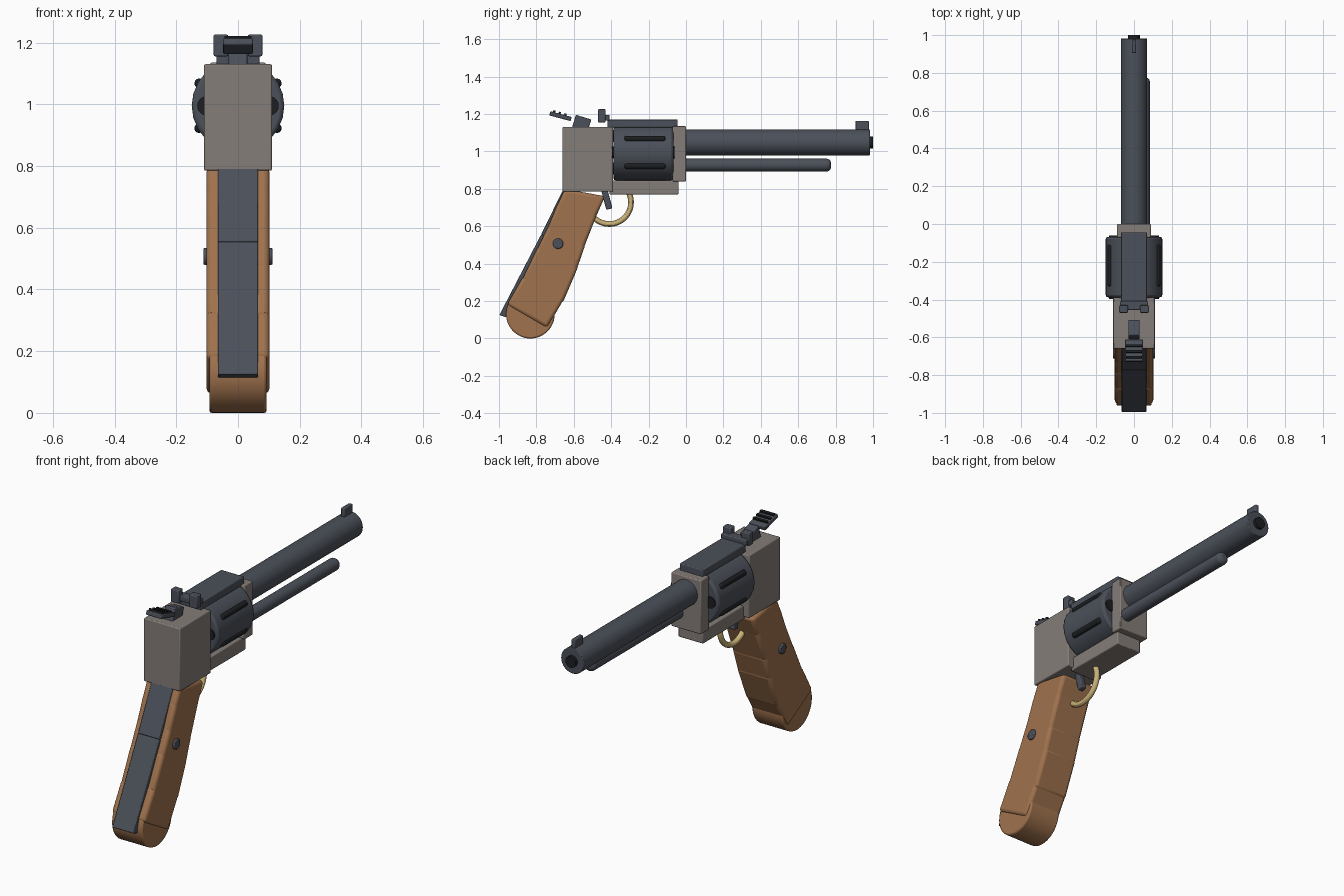
import bpy, bmesh
from math import sin, cos, pi, radians
from mathutils import Matrix, Vector

if "Cube" in bpy.data.objects:
    bpy.data.objects.remove(bpy.data.objects["Cube"])


def material(name, r, g, b):
    m = bpy.data.materials.new(name)
    m.diffuse_color = (r, g, b, 1)
    m.use_nodes = True
    m.node_tree.nodes["Principled BSDF"].inputs["Base Color"].default_value = m.diffuse_color
    return m


FRAME = material("warm_grey", 0.235, 0.205, 0.19)
STEEL = material("blued_steel", 0.07, 0.08, 0.1)
DARK = material("dark_recess", 0.012, 0.013, 0.015)
WOOD = material("walnut", 0.35, 0.17, 0.075)
BRASS = material("brass", 0.6, 0.45, 0.19)


def finish(name, bm, mat, bevel=0, segs=2):
    bmesh.ops.recalc_face_normals(bm, faces=bm.faces[:])
    me = bpy.data.meshes.new(name)
    bm.to_mesh(me)
    bm.free()
    ob = bpy.data.objects.new(name, me)
    bpy.context.collection.objects.link(ob)
    me.materials.append(mat)
    if bevel:
        mod = ob.modifiers.new("bevel", 'BEVEL')
        mod.width, mod.segments = bevel, segs
        mod.limit_method, mod.angle_limit = 'ANGLE', radians(40)
    bpy.context.view_layer.objects.active = ob
    ob.select_set(True)
    bpy.ops.object.shade_smooth_by_angle(angle=radians(30))
    ob.select_set(False)
    return ob


def prism(name, pts, x0, x1, mat, bevel=0.005, segs=2):
    """Side profile of (y, z) points, extruded across x."""
    bm = bmesh.new()
    face = bm.faces.new([bm.verts.new((x0, y, z)) for y, z in pts])
    new = bmesh.ops.extrude_face_region(bm, geom=[face])["geom"]
    bmesh.ops.translate(bm, vec=(x1 - x0, 0, 0),
                        verts=[g for g in new if isinstance(g, bmesh.types.BMVert)])
    return finish(name, bm, mat, bevel, segs)


def box(name, y0, y1, z0, z1, x0, x1, mat, tilt=0, bevel=0.005):
    cy, cz, h, v = (y0 + y1) / 2, (z0 + z1) / 2, (y1 - y0) / 2, (z1 - z0) / 2
    c, s = cos(radians(tilt)), sin(radians(tilt))
    pts = [(cy + a * h * c - b * v * s, cz + a * h * s + b * v * c)
           for a, b in ((-1, -1), (1, -1), (1, 1), (-1, 1))]
    return prism(name, pts, x0, x1, mat, bevel)


def rod(name, a, b, r, mat, sides=32, bevel=0, segs=2):
    """Cylinder between two points."""
    a, b = Vector(a), Vector(b)
    bm = bmesh.new()
    rot = (b - a).to_track_quat('Z', 'Y').to_matrix().to_4x4()
    bmesh.ops.create_cone(bm, cap_ends=True, segments=sides, radius1=r, radius2=r,
                          depth=(b - a).length, matrix=Matrix.Translation((a + b) / 2) @ rot)
    return finish(name, bm, mat, bevel, segs)


# Frame
box("frame_rear", -0.66, -0.39, 0.785, 1.13, -0.11, 0.11, FRAME)
box("frame_front", -0.072, 0, 0.84, 1.135, -0.09, 0.09, FRAME)
box("frame_bottom", -0.41, -0.04, 0.77, 0.845, -0.075, 0.075, FRAME)
box("top_strap", -0.42, -0.045, 1.128, 1.172, -0.07, 0.07, STEEL)

# Barrel, muzzle, ejector rod
rod("barrel", (0, -0.02, 1.048), (0, 0.983, 1.048), 0.07, STEEL, 32, 0.004)
rod("muzzle_bore", (0, 0.95, 1.048), (0, 1.0, 1.048), 0.031, DARK, 24)
rod("ejector_rod", (0.05, -0.02, 0.927), (0.05, 0.775, 0.927), 0.034, STEEL, 24, 0.022, 4)

# Cylinder with six flutes and six chambers
CZ = 0.995
rod("cylinder", (0, -0.388, CZ), (0, -0.068, CZ), 0.15, STEEL, 24, 0.012)
for i in range(6):
    a = radians(30 + 60 * i)
    x, z = 0.145 * cos(a), CZ + 0.145 * sin(a)
    rod(f"flute_{i}", (x, -0.33, z), (x, -0.11, z), 0.016, DARK, 12, 0.011, 3)
    a = radians(60 * i)
    x, z = 0.1 * cos(a), CZ + 0.1 * sin(a)
    rod(f"chamber_{i}", (x, -0.396, z), (x, -0.062, z), 0.032, DARK, 20)

# Sights
box("front_sight", 0.905, 0.978, 1.1, 1.163, -0.011, 0.011, STEEL)
box("rear_sight_base", -0.455, -0.408, 1.165, 1.195, -0.075, 0.075, STEEL)
for side, s in (("left", -1), ("right", 1)):
    x0, x1 = sorted((0.032 * s, 0.079 * s))
    box("rear_sight_post_" + side, -0.47, -0.43, 1.155, 1.226, x0, x1, STEEL)

# Hammer with serrated spur
box("hammer", -0.602, -0.516, 1.105, 1.185, -0.03, 0.03, STEEL, -17)
box("hammer_spur", -0.73, -0.612, 1.177, 1.2, -0.048, 0.048, STEEL, -15, 0.004)
for i in range(3):
    y = -0.705 + 0.03 * i
    z = 1.204 - 0.26 * (y + 0.67)
    box(f"spur_serration_{i}", y - 0.006, y + 0.006, z - 0.006, z + 0.006,
        -0.043, 0.043, DARK, -15, 0)

# Trigger and guard
box("trigger", -0.442, -0.408, 0.69, 0.81, -0.016, 0.016, STEEL, 15)
bm = bmesh.new()
rings, N, M = [], 40, 12
for i in range(N + 1):
    a = radians(-190 + 216 * i / N)
    ring = []
    for j in range(M):
        b = 2 * pi * j / M
        r = 0.116 + 0.015 * cos(b)
        ring.append(bm.verts.new((0.015 * sin(b), -0.41 + r * cos(a), 0.728 + r * sin(a))))
    rings.append(ring)
for p, q in zip(rings, rings[1:]):
    for j in range(M):
        k = (j + 1) % M
        bm.faces.new((p[j], p[k], q[k], q[j]))
bm.faces.new(rings[0])
bm.faces.new(rings[-1])
finish("trigger_guard", bm, BRASS)

# Grip segments between (rear, front) edge pairs
edges = [((-0.647, 0.80), (-0.433, 0.76)), ((-0.69, 0.71), (-0.481, 0.651)),
         ((-0.738, 0.593), (-0.545, 0.485)), ((-0.797, 0.475), (-0.583, 0.367)),
         ((-0.877, 0.314), (-0.652, 0.206)), ((-0.957, 0.18), (-0.743, 0.056))]
for i in range(5):
    (r0, f0), (r1, f1) = edges[i], edges[i + 1]
    r0, f0, r1, f1 = map(Vector, (r0, f0, r1, f1))
    e = Vector((0.008, 0.02)) if i else Vector((0, 0))
    d = Vector((0.008, 0.018)) if i < 4 else Vector((0, 0))
    prism(f"grip_segment_{i}", [r0 + e, f0 + e, f1 - d, r1 - d], -0.102, 0.102, WOOD, 0.018, 3)
rod("grip_butt", (-0.093, -0.832, 0.13), (0.093, -0.832, 0.13), 0.13, WOOD, 48, 0.008)

# Steel strap down the back of the grip
strap = [(-0.655, 0.8), (-0.775, 0.555), (-0.998, 0.125)]
for i, ((y0, z0), (y1, z1)) in enumerate(zip(strap, strap[1:])):
    prism(f"backstrap_{i}", [(y0, z0), (y0 + 0.036, z0 - 0.012),
                             (y1 + 0.036, z1 - 0.012), (y1, z1)], -0.065, 0.065, STEEL, 0.004)

# Grip screw
rod("grip_screw", (-0.112, -0.684, 0.507), (0.112, -0.684, 0.507), 0.028, STEEL, 20, 0.005)
